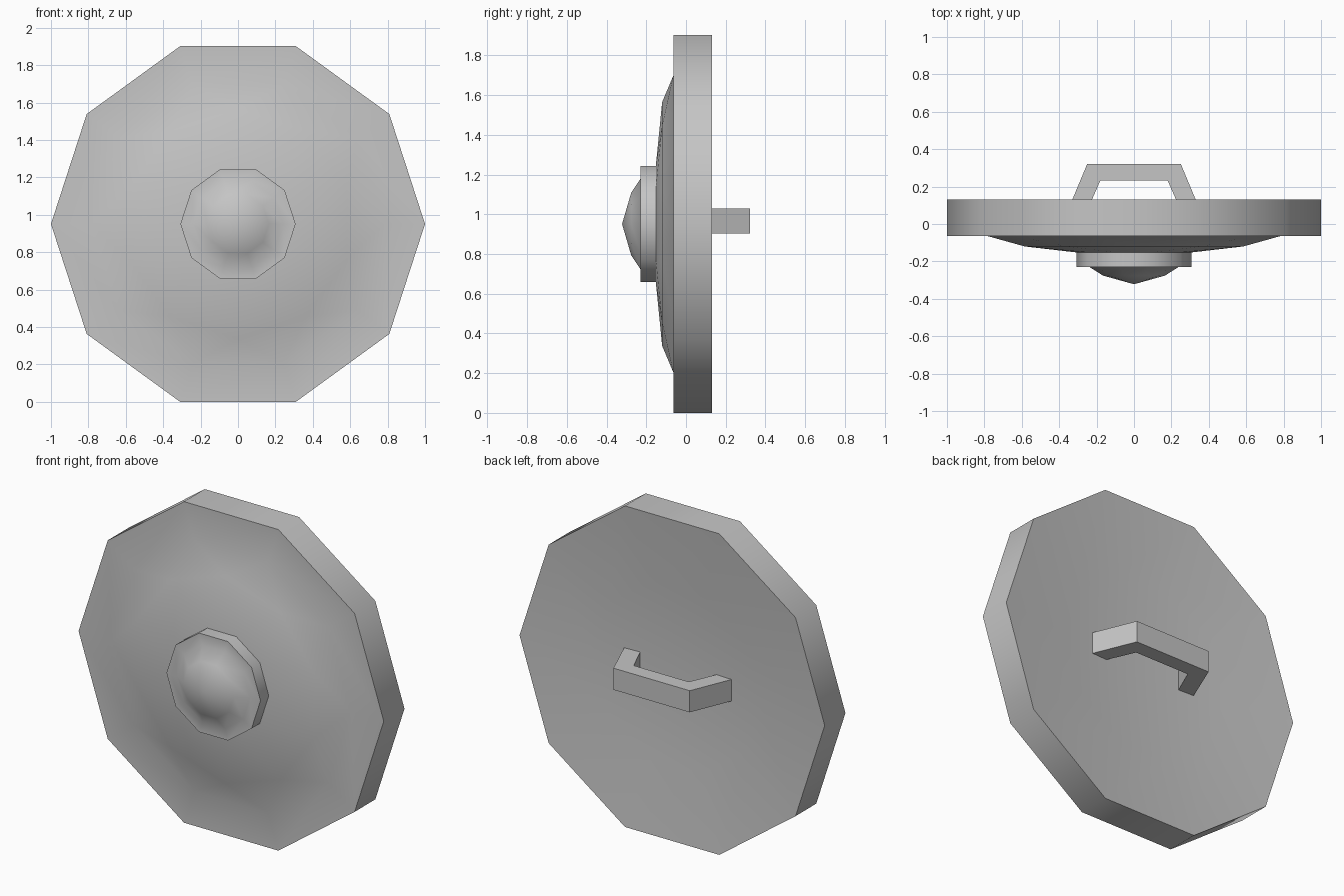
import bpy, bmesh
from math import cos, sin, pi, radians

cube = bpy.data.objects.get("Cube")
if cube:
    bpy.data.objects.remove(cube, do_unlink=True)

SIDES = 10
CENTRE_Z = sin(2 * pi / 5)

grey = bpy.data.materials.new("plain_grey")
grey.use_nodes = True
colour = (0.56, 0.56, 0.56, 1)
grey.diffuse_color = colour
grey.node_tree.nodes["Principled BSDF"].inputs["Base Color"].default_value = colour


def finish(name, bm):
    """Turn a bmesh into a shaded, coloured object."""
    bmesh.ops.recalc_face_normals(bm, faces=bm.faces)
    mesh = bpy.data.meshes.new(name)
    bm.to_mesh(mesh)
    bm.free()
    mesh.materials.append(grey)
    obj = bpy.data.objects.new(name, mesh)
    bpy.context.collection.objects.link(obj)
    bpy.ops.object.select_all(action='DESELECT')
    obj.select_set(True)
    bpy.context.view_layer.objects.active = obj
    bpy.ops.object.shade_smooth_by_angle(angle=radians(40))


def lathe(name, back, profile, tip):
    """Stack ten-sided rings (radius, y, half-step turn) between two centre points."""
    bm = bmesh.new()
    rings = []
    for radius, y, turn in profile:
        angles = [2 * pi * (i + turn / 2) / SIDES for i in range(SIDES)]
        rings.append([bm.verts.new((radius * cos(a), y, CENTRE_Z + radius * sin(a)))
                      for a in angles])
    for k, (a, b) in enumerate(zip(rings, rings[1:])):
        shift = profile[k + 1][2] - profile[k][2]
        for i in range(SIDES):
            j = (i + 1) % SIDES
            if shift == 0:
                bm.faces.new((a[i], a[j], b[j], b[i]))
            elif shift > 0:
                bm.faces.new((a[i], a[j], b[i]))
                bm.faces.new((a[j], b[j], b[i]))
            else:
                bm.faces.new((a[i], b[j], b[i]))
                bm.faces.new((a[i], a[j], b[j]))
    for ring, y in ((rings[0], back), (rings[-1], tip)):
        point = bm.verts.new((0, y, CENTRE_Z))
        for i in range(SIDES):
            bm.faces.new((ring[i], ring[(i + 1) % SIDES], point))
    finish(name, bm)


# Shield disc with hollow back, raised dome and central boss
lathe("shield_body", 0.058, [
    (0.55, 0.085, 0),                        # dished back
    (1.0, 0.13, 0), (1.0, -0.064, 0),        # rim
    (0.785, -0.064, 0), (0.614, -0.12, 1),   # dome
    (0.308, -0.152, 0), (0.308, -0.229, 0),  # boss side
    (0.24, -0.229, 0), (0.165, -0.276, 0),   # boss cap
], -0.322)

# Grip on the back: bent bar whose feet sink into the hollow
outer = [(0.363, 0.05), (0.25, 0.322)]
inner = [(0.26, 0.05), (0.18, 0.232)]


def arch(points):
    return points + [(-x, y) for x, y in reversed(points)]


bm = bmesh.new()
loops = [[bm.verts.new((x, y, z)) for x, y in arch(pts)]
         for z in (0.902, 1.03) for pts in (outer, inner)]
low_out, low_in, high_out, high_in = loops
for a, b in ((low_out, low_in), (high_out, high_in),
             (low_out, high_out), (low_in, high_in)):
    for i in range(3):
        bm.faces.new((a[i], a[i + 1], b[i + 1], b[i]))
for i in (0, 3):
    bm.faces.new((low_out[i], low_in[i], high_in[i], high_out[i]))
finish("back_handle", bm)
